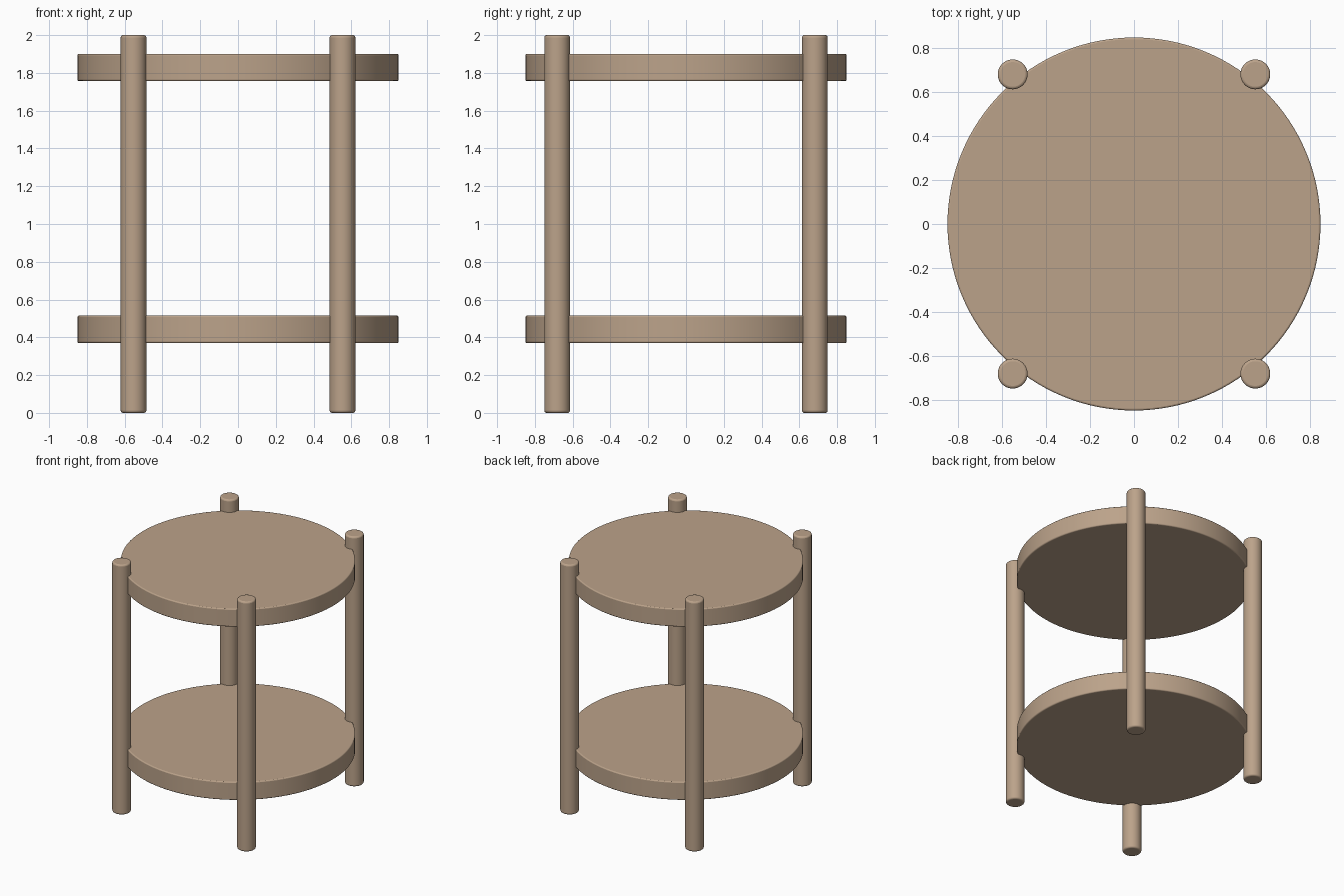
import bpy

if "Cube" in bpy.data.objects:
    bpy.data.objects.remove(bpy.data.objects["Cube"])

wood = bpy.data.materials.new("light_wood")
wood.diffuse_color = (0.50, 0.365, 0.255, 1)
wood.use_nodes = True
wood.node_tree.nodes["Principled BSDF"].inputs["Base Color"].default_value = wood.diffuse_color


def rod(name, x, y, z0, z1, radius, sides, bevel):
    """Upright cylinder with softly rounded rims."""
    bpy.ops.mesh.primitive_cylinder_add(
        vertices=sides, radius=radius, depth=z1 - z0, location=(x, y, (z0 + z1) / 2))
    ob = bpy.context.object
    ob.name = name
    ob.data.materials.append(wood)
    mod = ob.modifiers.new("soft_rim", 'BEVEL')
    mod.width = bevel
    mod.segments = 3
    mod.limit_method = 'ANGLE'
    mod.angle_limit = 1.0
    bpy.ops.object.shade_smooth_by_angle(angle=0.6)
    return ob


# Round shelves
rod("lower_shelf", 0, 0, 0.37, 0.515, 0.85, 128, 0.008)
rod("upper_shelf", 0, 0, 1.757, 1.90, 0.85, 128, 0.008)

# Four legs set into the shelf edges, standing proud of the top
for side, x in (("left", -0.553), ("right", 0.553)):
    for end, y in (("front", -0.682), ("back", 0.682)):
        rod(f"{end}_{side}_leg", x, y, 0, 2, 0.068, 48, 0.012)
